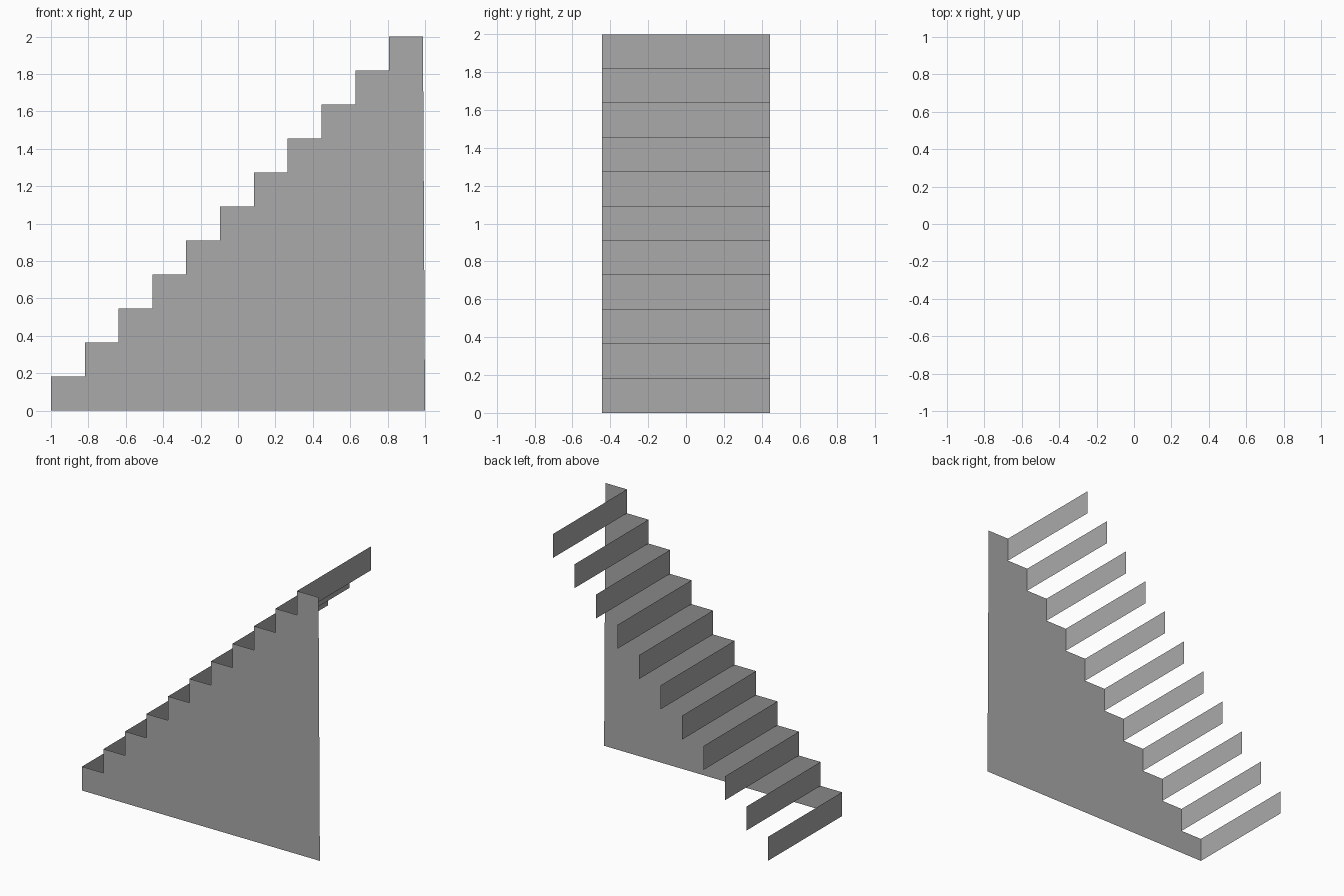
import bpy

if "Cube" in bpy.data.objects:
    bpy.data.objects.remove(bpy.data.objects["Cube"])

STEPS = 11
RISE = 2 / STEPS      # height of each step
RUN = 0.1808          # depth of each step
HALF_W = 0.445        # half the stair width

grey = bpy.data.materials.new("dark_grey")
grey.diffuse_color = (0.4, 0.4, 0.4, 1)
grey.use_nodes = True
grey.node_tree.nodes["Principled BSDF"].inputs["Base Color"].default_value = grey.diffuse_color


def sheet(name, verts, faces):
    mesh = bpy.data.meshes.new(name)
    mesh.from_pydata(verts, [], faces)
    mesh.materials.append(grey)
    mesh.update()
    obj = bpy.data.objects.new(name, mesh)
    bpy.context.collection.objects.link(obj)
    return obj


# Stepped side panel: one flat sheet along the front
outline = [(-1, 0), (1, 0), (-1 + STEPS * RUN, 2)]
for i in reversed(range(STEPS)):
    x = -1 + i * RUN
    outline.append((x, (i + 1) * RISE))
    if i:
        outline.append((x, i * RISE))
sheet("side_panel", [(x, -HALF_W, z) for x, z in outline], [range(len(outline))])

# Risers: thin upright sheets, open between them (no treads)
for i in range(STEPS):
    x, z = -1 + i * RUN, i * RISE
    sheet(f"riser_{i + 1}",
          [(x, HALF_W, z), (x, -HALF_W, z),
           (x, -HALF_W, z + RISE), (x, HALF_W, z + RISE)],
          [(0, 1, 2, 3)])
